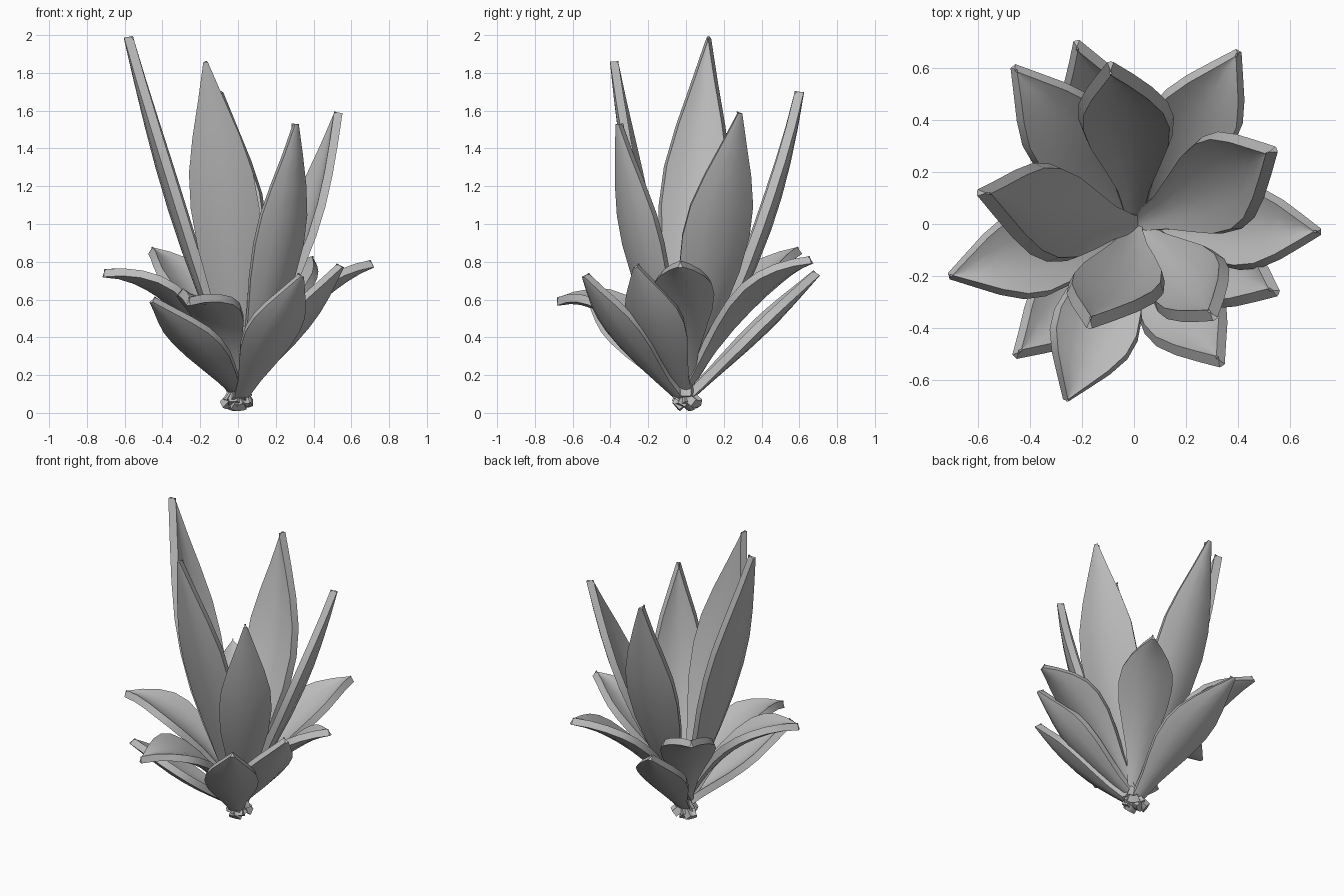
import bpy, math
from mathutils import Vector, Matrix

if "Cube" in bpy.data.objects:
    bpy.data.objects.remove(bpy.data.objects["Cube"])

grey = bpy.data.materials.new("leaf grey")
grey.use_nodes = True
colour = (0.5, 0.5, 0.5, 1)
grey.diffuse_color = colour
grey.node_tree.nodes["Principled BSDF"].inputs["Base Color"].default_value = colour

# Leaf outline: (position along the leaf, share of the full width)
OUTLINE = [(0, .2), (.12, .24), (.24, .4), (.36, .66), (.48, .9),
           (.6, 1), (.7, .93), (.8, .68), (.9, .35), (1, .02)]
ACROSS = [-1, -.5, 0, .5, 1]


def leaf(name, tip, mid, width, base_z, turn=0, roll=0, back=.05, thick=.045, cup=.045):
    """Pointed, slightly cupped blade along an arc from base through mid to tip."""
    tip, mid = Vector(tip), Vector(mid)
    out = Vector((tip.x, tip.y, 0)).normalized()
    out.rotate(Matrix.Rotation(math.radians(turn), 3, "Z"))
    up = Vector((0, 0, 1))
    start = up * base_z - out * back
    handle = mid * 2 - (start + tip) / 2
    level = up.cross(out)
    level.rotate(Matrix.Rotation(math.radians(roll), 3, out))
    verts, faces = [], []
    for t, w in OUTLINE:
        centre = start * (1 - t) ** 2 + handle * 2 * t * (1 - t) + tip * t * t
        along = ((handle - start) * (1 - t) + (tip - handle) * t).normalized()
        normal = along.cross(level).normalized()
        for s in ACROSS:
            verts.append(centre + level * s * w * width / 2 + normal * cup * w * (s * s - .5))
    n = len(ACROSS)
    for i in range(len(OUTLINE) - 1):
        for j in range(n - 1):
            a = i * n + j
            faces.append((a, a + 1, a + n + 1, a + n))
    mesh = bpy.data.meshes.new(name)
    mesh.from_pydata(verts, [], faces)
    mesh.materials.append(grey)
    ob = bpy.data.objects.new(name, mesh)
    bpy.context.collection.objects.link(ob)
    solid = ob.modifiers.new("thickness", "SOLIDIFY")
    solid.thickness = thick
    solid.offset = 0
    bpy.ops.object.select_all(action="DESELECT")
    ob.select_set(True)
    bpy.context.view_layer.objects.active = ob
    bpy.ops.object.modifier_apply(modifier="thickness")
    bpy.ops.object.shade_smooth_by_angle(angle=math.radians(50))


# Tall upright inner leaves
leaf("inner_leaf_right", (-.58, .12, 1.99), (-.265, .03, .9), .36, .08, turn=10, thick=.05)
leaf("inner_leaf_front", (-.17, -.38, 1.86), (-.05, -.21, .9), .35, .06, turn=18, back=.02)
leaf("inner_leaf_back", (-.09, .6, 1.7), (-.02, .345, .82), .35, .07, turn=-7, thick=.05)
leaf("inner_leaf_left", (.53, .28, 1.59), (.285, .13, .78), .37, .06, turn=-5)
leaf("inner_leaf_front_left", (.3, -.35, 1.53), (.19, -.2, .74), .31, .05, turn=-2)

# Arching outer leaves
leaf("outer_leaf_right", (-.71, -.2, .74), (-.31, -.09, .58), .33, .05)
leaf("outer_leaf_left", (.71, -.03, .79), (.34, -.01, .56), .31, .06)
leaf("outer_leaf_back_left", (.4, .66, .81), (.185, .31, .58), .33, .05, turn=8)
leaf("outer_leaf_back_right", (-.46, .6, .86), (-.2, .27, .59), .33, .04)
leaf("outer_leaf_front", (-.26, -.68, .59), (-.12, -.32, .52), .33, .06, roll=-8, back=.02)

# Straighter lowest leaves
leaf("low_leaf_back", (-.22, .69, .74), (-.07, .32, .38), .33, .03, turn=-12)
leaf("low_leaf_front_right", (-.45, -.5, .6), (-.17, -.23, .31), .32, .05, back=.08)
leaf("low_leaf_front_left", (.33, -.53, .73), (.15, -.28, .36), .32, .03, back=.04)
leaf("low_leaf_left", (.54, -.26, .78), (.26, -.13, .4), .31, .04, back=.08)
